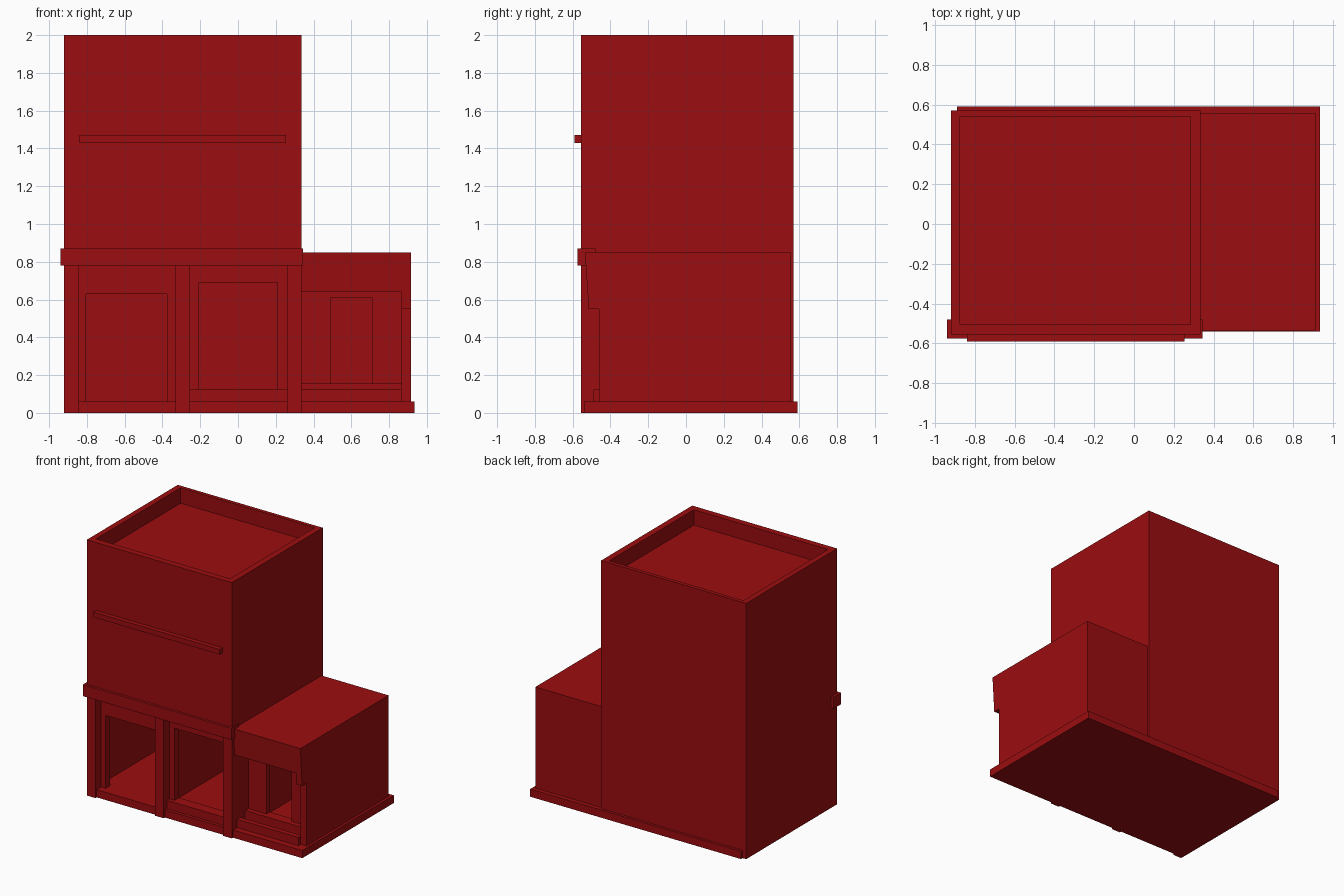
import bpy
import bmesh

cube = bpy.data.objects.get("Cube")
if cube:
    bpy.data.objects.remove(cube, do_unlink=True)

red = bpy.data.materials.new("dark_red")
red.use_nodes = True
colour = (0.33, 0.004, 0.005, 1)
red.diffuse_color = colour
red.node_tree.nodes["Principled BSDF"].inputs["Base Color"].default_value = colour


def prism(name, x, profile):
    """Extrude a side profile of (y, z) points between two x positions."""
    bm = bmesh.new()
    face = bm.faces.new([bm.verts.new((x[0], y, z)) for y, z in profile])
    moved = bmesh.ops.extrude_face_region(bm, geom=[face])["geom"]
    verts = [v for v in moved if isinstance(v, bmesh.types.BMVert)]
    bmesh.ops.translate(bm, verts=verts, vec=(x[1] - x[0], 0, 0))
    bmesh.ops.recalc_face_normals(bm, faces=bm.faces)
    mesh = bpy.data.meshes.new(name)
    bm.to_mesh(mesh)
    bm.free()
    mesh.materials.append(red)
    obj = bpy.data.objects.new(name, mesh)
    bpy.context.scene.collection.objects.link(obj)
    return obj


def box(name, x, y, z):
    return prism(name, x, [(y[0], z[0]), (y[1], z[0]), (y[1], z[1]), (y[0], z[1])])


def cut(obj, x, y, z):
    """Carve a box-shaped hollow out of an object."""
    cutter = box("cutter", x, y, z)
    cutter.hide_render = True
    mod = obj.modifiers.new("hollow", "BOOLEAN")
    mod.operation = "DIFFERENCE"
    mod.solver = "EXACT"
    mod.object = cutter
    graph = bpy.context.evaluated_depsgraph_get()
    mesh = bpy.data.meshes.new_from_object(obj.evaluated_get(graph))
    obj.modifiers.clear()
    obj.data = mesh
    bpy.data.objects.remove(cutter, do_unlink=True)


# Ground slab
box("base_slab", (-0.89, 0.935), (-0.54, 0.59), (0, 0.06))

# Tower with sunken roof, recessed shop bays, openings and rooms
tower = box("tower", (-0.92, 0.335), (-0.555, 0.57), (0, 2))
cut(tower, (-0.875, 0.285), (-0.505, 0.54), (1.88, 2.1))
bays = [
    ((-0.845, -0.33), (-0.805, -0.375), (0.06, 0.63), (-0.875, -0.33)),
    ((-0.255, 0.26), (-0.21, 0.21), (0.125, 0.69), (-0.29, 0.29)),
]
for bay, opening, height, room in bays:
    cut(tower, room, (-0.43, 0.53), (0.06, 0.77))
    cut(tower, bay, (-0.7, -0.485), (-0.1, 0.78))
    cut(tower, opening, (-0.6, -0.4), height)

# Tower trim
box("cornice", (-0.94, 0.345), (-0.575, -0.48), (0.78, 0.87))
box("sign_bar", (-0.84, 0.255), (-0.59, -0.55), (1.43, 1.47))
box("shop_riser", (-0.255, 0.26), (-0.515, -0.48), (0.06, 0.125))

# Side annex with sloped overhanging fascia and a recessed window
annex = prism("annex", (0.335, 0.915),
              [(0.555, 0.03), (0.555, 0.85), (-0.535, 0.85),
               (-0.515, 0.55), (-0.46, 0.55), (-0.46, 0.03)])
cut(annex, (0.38, 0.87), (-0.31, 0.51), (0.06, 0.8))
cut(annex, (0.3, 0.865), (-0.6, -0.35), (0.06, 0.64))
cut(annex, (0.49, 0.71), (-0.4, -0.25), (0.155, 0.61))
box("annex_sill", (0.335, 0.865), (-0.49, -0.45), (0.06, 0.125))
box("annex_riser", (0.335, 0.865), (-0.39, -0.35), (0.06, 0.155))
